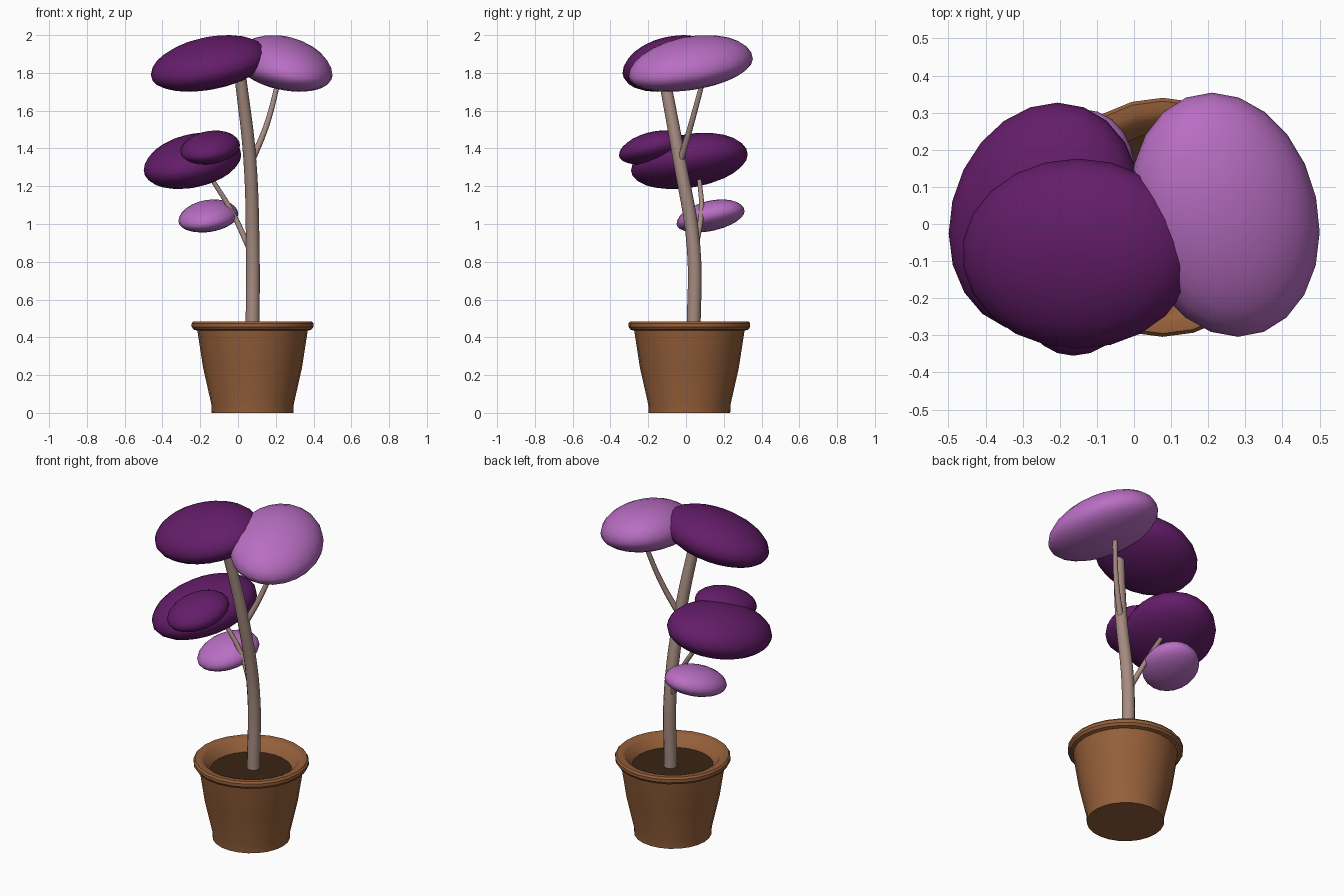
import bpy, bmesh, math

if "Cube" in bpy.data.objects:
    bpy.data.objects.remove(bpy.data.objects["Cube"])


def material(name, rgb):
    m = bpy.data.materials.new(name)
    m.diffuse_color = (*rgb, 1)
    m.use_nodes = True
    m.node_tree.nodes["Principled BSDF"].inputs["Base Color"].default_value = m.diffuse_color
    return m


CLAY = material("clay", (0.30, 0.115, 0.042))
SOIL = material("soil", (0.042, 0.018, 0.007))
BARK = material("bark", (0.38, 0.26, 0.22))
DARK = material("dark_leaf", (0.127, 0.012, 0.141))
LIGHT = material("light_leaf", (0.485, 0.156, 0.546))


def finish(bm, name, mat, angle=35, loc=(0, 0, 0)):
    me = bpy.data.meshes.new(name)
    bmesh.ops.recalc_face_normals(bm, faces=bm.faces)
    bm.to_mesh(me)
    bm.free()
    ob = bpy.data.objects.new(name, me)
    ob.location = loc
    me.materials.append(mat)
    bpy.context.collection.objects.link(ob)
    smooth(ob, angle)
    return ob


def smooth(ob, angle):
    bpy.ops.object.select_all(action='DESELECT')
    ob.select_set(True)
    bpy.context.view_layer.objects.active = ob
    bpy.ops.object.shade_smooth_by_angle(angle=math.radians(angle))


def lathe(name, profile, mat, loc, sides=24):
    bm = bmesh.new()
    vs = [bm.verts.new((r, 0, z)) for r, z in profile]
    es = [bm.edges.new(p) for p in zip(vs, vs[1:])]
    bmesh.ops.spin(bm, geom=vs + es, axis=(0, 0, 1), cent=(0, 0, 0),
                   angle=math.tau, steps=sides, use_duplicate=False)
    bmesh.ops.remove_doubles(bm, verts=bm.verts, dist=1e-4)
    return finish(bm, name, mat, 35, loc)


def stem(name, points):
    """Tapered tube through (x, y, z, radius) points."""
    cu = bpy.data.curves.new(name, 'CURVE')
    cu.dimensions = '3D'
    cu.bevel_depth = 1
    cu.bevel_resolution = 4
    cu.resolution_u = 6
    cu.use_fill_caps = True
    sp = cu.splines.new('BEZIER')
    sp.bezier_points.add(len(points) - 1)
    for bp, (x, y, z, r) in zip(sp.bezier_points, points):
        bp.co = (x, y, z)
        bp.radius = r
        bp.handle_left_type = bp.handle_right_type = 'AUTO'
    cu.materials.append(BARK)
    ob = bpy.data.objects.new(name, cu)
    bpy.context.collection.objects.link(ob)
    bpy.ops.object.select_all(action='DESELECT')
    ob.select_set(True)
    bpy.context.view_layer.objects.active = ob
    bpy.ops.object.convert(target='MESH')
    smooth(bpy.context.object, 40)


def leaf_clump(name, mat, loc, half, z_range, tilt, skew=0.0):
    """Sheared ellipsoid: plan half sizes, z limits, rise along x and y, plan skew."""
    bm = bmesh.new()
    bmesh.ops.create_uvsphere(bm, u_segments=22, v_segments=14, radius=1)
    lift2 = tilt[0] ** 2 + tilt[1] ** 2
    up = math.sqrt((z_range[1] - loc[2]) ** 2 - lift2)
    down = math.sqrt((loc[2] - z_range[0]) ** 2 - lift2)
    for v in bm.verts:
        x, y, z = v.co
        v.co = (half[0] * x + skew * y, half[1] * y,
                z * (up if z > 0 else down) + tilt[0] * x + tilt[1] * y)
    finish(bm, name, mat, 60, loc)


# Pot and soil
POT = (0.077, 0.018, 0)
lathe("pot", [(0, 0), (0.216, 0), (0.218, 0.045), (0.262, 0.24), (0.292, 0.435),
              (0.312, 0.441), (0.322, 0.455), (0.322, 0.474), (0.313, 0.485),
              (0.285, 0.485), (0.264, 0.476), (0.222, 0.41)], CLAY, POT)
lathe("soil", [(0, 0.418), (0.227, 0.418)], SOIL, POT)

# Trunk and branches
stem("trunk", [(0.077, 0.04, 0.41, 0.037), (0.078, 0.04, 0.88, 0.036),
               (0.062, -0.037, 1.35, 0.034), (0.010, -0.12, 1.80, 0.031)])
stem("right_branch", [(0.062, -0.037, 1.31, 0.018), (0.15, 0.025, 1.52, 0.015),
                      (0.215, 0.09, 1.76, 0.013)])
stem("left_branch", [(0.070, 0.045, 0.85, 0.016), (-0.035, 0.082, 1.07, 0.014),
                     (-0.14, 0.07, 1.24, 0.012)])

# Foliage
leaf_clump("top_dark_foliage", DARK, (-0.151, -0.08, 1.84),
           (0.312, 0.256), (1.70, 2.0), (0.05, 0.04))
leaf_clump("top_light_foliage", LIGHT, (0.245, 0.025, 1.828),
           (0.253, 0.329), (1.70, 2.0), (-0.035, 0.045), -0.035)
leaf_clump("middle_dark_foliage", DARK, (-0.241, 0.018, 1.325),
           (0.256, 0.309), (1.185, 1.483), (0.035, 0.042), 0.035)
leaf_clump("small_dark_foliage", DARK, (-0.148, -0.175, 1.397),
           (0.158, 0.18), (1.315, 1.495), (0.015, 0.033), 0.015)
leaf_clump("small_light_foliage", LIGHT, (-0.157, 0.13, 1.034),
           (0.158, 0.18), (0.955, 1.13), (0.015, 0.033), 0.015)
